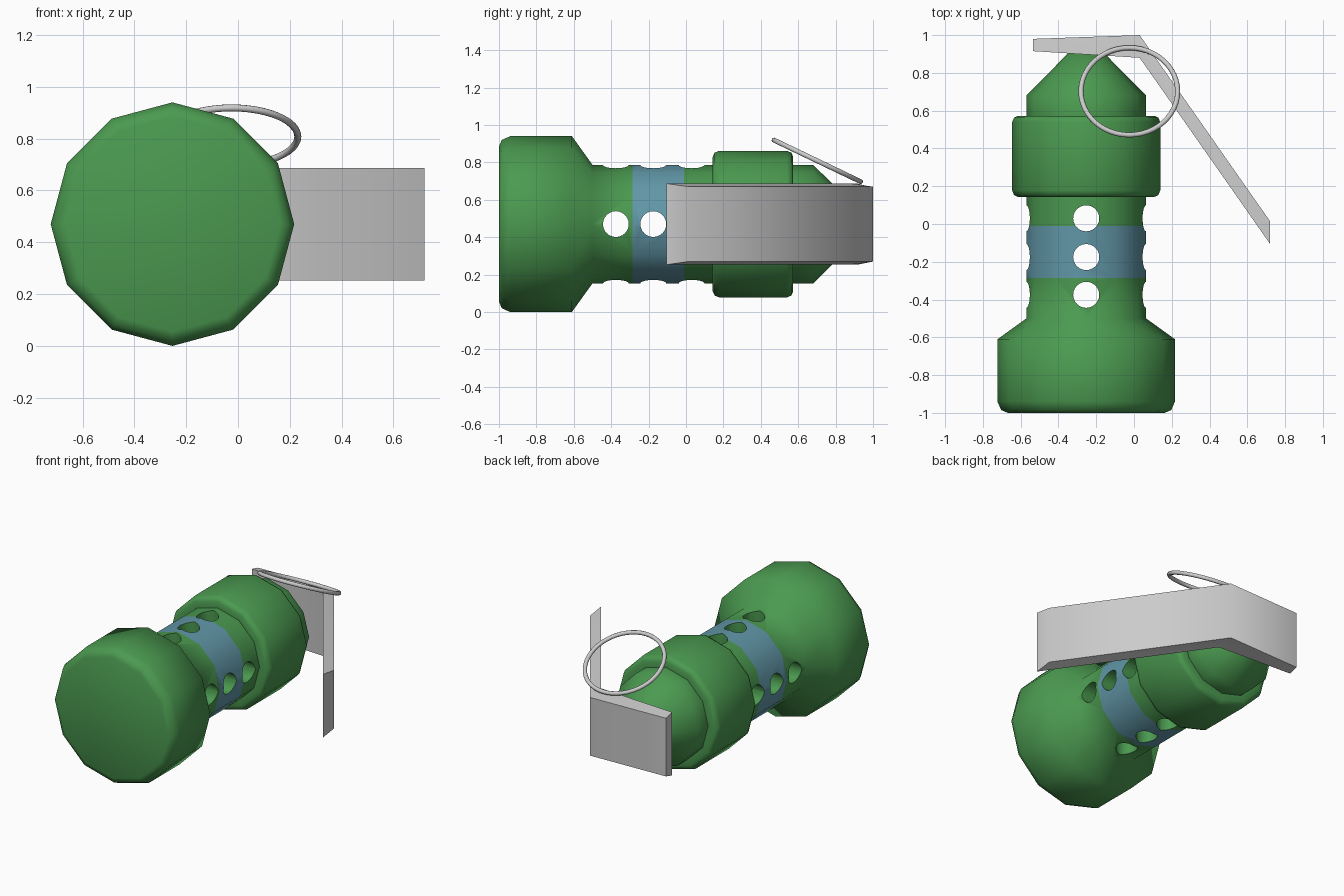
import bpy, bmesh
from math import sin, cos, tau, radians
from mathutils import Matrix

if "Cube" in bpy.data.objects:
    bpy.data.objects.remove(bpy.data.objects["Cube"])

CX, CZ = -0.253, 0.47   # body axis runs along y
SIDES = 12


def material(name, rgb):
    m = bpy.data.materials.new(name)
    m.diffuse_color = (*rgb, 1)
    m.use_nodes = True
    m.node_tree.nodes["Principled BSDF"].inputs["Base Color"].default_value = m.diffuse_color
    return m


def make(name, bm, mats=()):
    bmesh.ops.recalc_face_normals(bm, faces=bm.faces)
    me = bpy.data.meshes.new(name)
    bm.to_mesh(me)
    bm.free()
    for m in mats:
        me.materials.append(m)
    ob = bpy.data.objects.new(name, me)
    bpy.context.collection.objects.link(ob)
    return ob


def activate(ob):
    bpy.ops.object.select_all(action='DESELECT')
    ob.select_set(True)
    bpy.context.view_layer.objects.active = ob


def smooth(ob, deg):
    activate(ob)
    bpy.ops.object.shade_smooth_by_angle(angle=radians(deg))


def loft(bm, rings):
    """Bridge closed rings of points and cap both ends."""
    vs = [[bm.verts.new(p) for p in r] for r in rings]
    n = len(vs[0])
    for a, b in zip(vs, vs[1:]):
        for i in range(n):
            j = (i + 1) % n
            bm.faces.new((a[i], a[j], b[j], b[i]))
    bm.faces.new(vs[0])
    bm.faces.new(vs[-1])


green = material("green_paint", (0.07, 0.32, 0.08))
blue = material("blue_band", (0.12, 0.31, 0.39))

# Body: turned profile of (y, radius) with flared base, neck, collar and cone
profile = [(-1.0, 0.415), (-0.985, 0.45), (-0.94, 0.47), (-0.61, 0.47),
           (-0.5, 0.317), (-0.285, 0.317), (-0.01, 0.317), (0.143, 0.317),
           (0.143, 0.36), (0.153, 0.382), (0.178, 0.392), (0.54, 0.392),
           (0.563, 0.382), (0.573, 0.36), (0.573, 0.317), (0.68, 0.317),
           (0.91, 0.09)]
bm = bmesh.new()
loft(bm, [[(CX + r * cos(tau * k / SIDES), y, CZ + r * sin(tau * k / SIDES))
           for k in range(SIDES)] for y, r in profile])
for f in bm.faces:
    if -0.2 < f.calc_center_median().y < -0.1:
        f.material_index = 1
body = make("body", bm, (green, blue))

# Vent holes: three rows drilled through vertically and sideways
for y in (0.03, -0.175, -0.375):
    for axis in ('X', 'Y'):
        bm = bmesh.new()
        rot = Matrix.Rotation(radians(90), 4, 'Y') if axis == 'X' else Matrix()
        bmesh.ops.create_cone(bm, cap_ends=True, segments=24, radius1=0.069,
                              radius2=0.069, depth=1.2,
                              matrix=Matrix.Translation((CX, y, CZ)) @ rot)
        cutter = make("hole_cutter", bm)
        cutter.hide_render = True
        activate(body)
        mod = body.modifiers.new("hole", 'BOOLEAN')
        mod.operation = 'DIFFERENCE'
        mod.solver = 'EXACT'
        mod.object = cutter
        bpy.ops.object.modifier_apply(modifier=mod.name)
        bpy.data.objects.remove(cutter)
smooth(body, 60)

# Lever: bent bar, slightly narrower on its outer face; (x, outer y, inner y)
bm = bmesh.new()
loft(bm, [[(x, yi, CZ - 0.217), (x, yo, CZ - 0.2),
           (x, yo, CZ + 0.2), (x, yi, CZ + 0.217)]
          for x, yo, yi in ((-0.535, 0.98, 0.915), (0.03, 1.0, 0.88),
                            (0.72, 0.015, -0.105))])
smooth(make("lever", bm), 60)

# Pull ring, tilted down toward the cone
bpy.ops.mesh.primitive_torus_add(major_radius=0.256, minor_radius=0.0135,
                                 major_segments=48, minor_segments=10,
                                 location=(-0.025, 0.702, 0.808),
                                 rotation=(radians(-25.6), 0, 0))
ring = bpy.context.object
ring.name = "pull_ring"
smooth(ring, 60)
